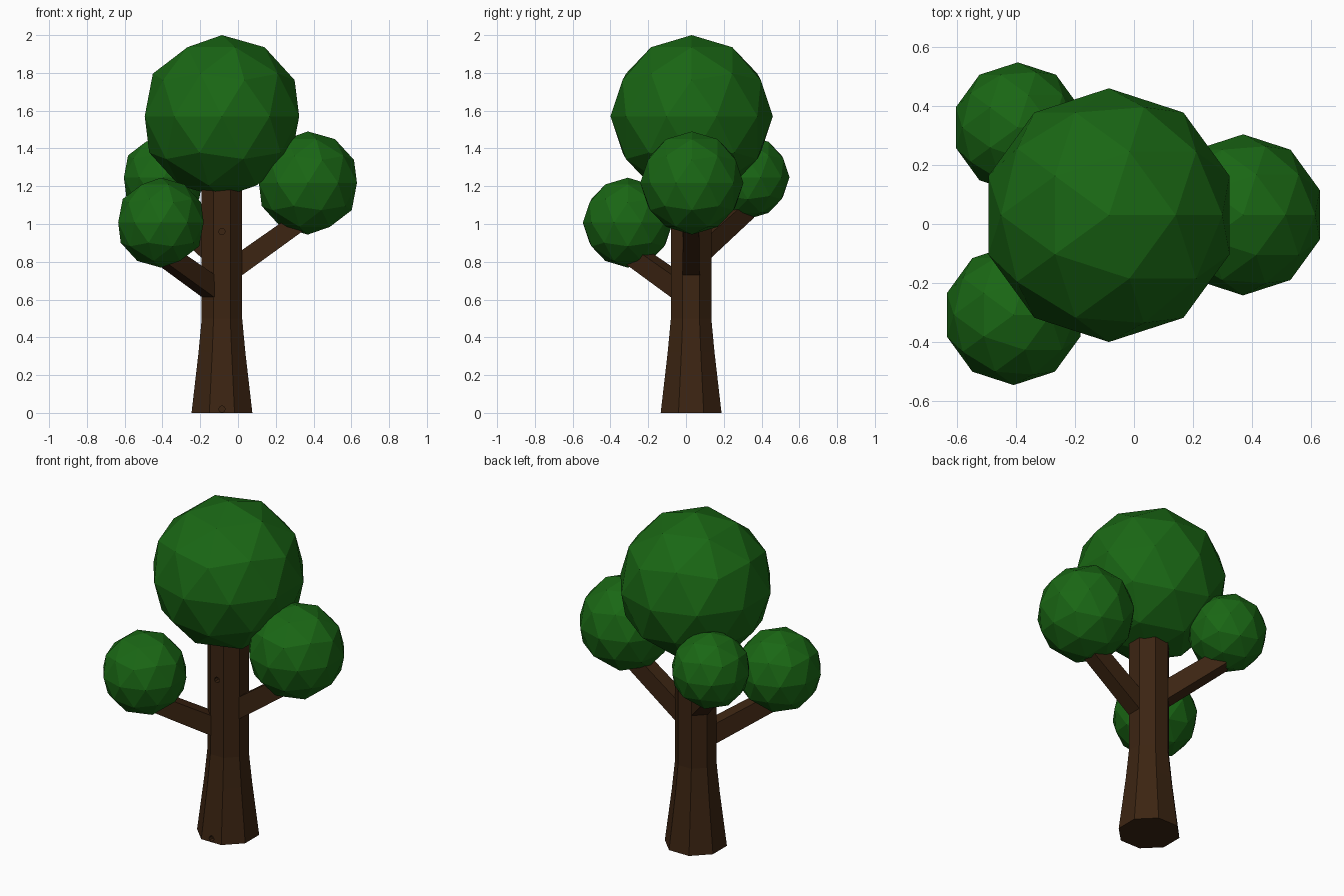
import bpy, bmesh, math
from mathutils import Vector

if "Cube" in bpy.data.objects:
    bpy.data.objects.remove(bpy.data.objects["Cube"])

CX, CY = -0.085, 0.027   # trunk axis


def material(name, rgb):
    m = bpy.data.materials.new(name)
    m.diffuse_color = (*rgb, 1)
    m.use_nodes = True
    m.node_tree.nodes["Principled BSDF"].inputs["Base Color"].default_value = m.diffuse_color
    return m


BARK = material("bark", (0.045, 0.018, 0.006))
LEAF = material("leaves", (0.010, 0.135, 0.007))


def finish(bm, name, mat):
    bmesh.ops.recalc_face_normals(bm, faces=bm.faces)
    me = bpy.data.meshes.new(name)
    bm.to_mesh(me)
    bm.free()
    me.materials.append(mat)
    ob = bpy.data.objects.new(name, me)
    bpy.context.collection.objects.link(ob)
    return ob


# Trunk: octagonal rings (height, half width across flats), flared at the base
def make_trunk(profile, sides=8):
    bm = bmesh.new()
    rings = []
    for z, half in profile:
        r = half / math.cos(math.pi / sides)
        rings.append([bm.verts.new((CX + r * math.cos(a), CY + r * math.sin(a), z))
                      for a in ((i + 0.5) * 2 * math.pi / sides for i in range(sides))])
    for low, high in zip(rings, rings[1:]):
        for i in range(sides):
            j = (i + 1) % sides
            bm.faces.new((low[i], low[j], high[j], high[i]))
    bm.faces.new(rings[0])
    bm.faces.new(rings[-1])
    return finish(bm, "trunk", BARK)


trunk = make_trunk([(0, 0.161), (0.32, 0.124), (0.50, 0.107), (1.24, 0.107)])


# Small knot hole in the trunk front and a notch at its foot
def cut_hole(name, y, z):
    bpy.ops.mesh.primitive_cylinder_add(vertices=8, radius=0.017, depth=0.06,
                                        location=(CX, y, z),
                                        rotation=(math.pi / 2, 0, 0))
    cutter = bpy.context.object
    cutter.name = name
    cutter.hide_render = True
    cutter.display_type = 'WIRE'
    mod = trunk.modifiers.new(name, 'BOOLEAN')
    mod.operation = 'DIFFERENCE'
    mod.solver = 'EXACT'
    mod.object = cutter


cut_hole("knot_hole_cutter", CY - 0.107, 0.96)
cut_hole("foot_notch_cutter", CY - 0.161, 0.02)


# Branches: four-sided beams, slightly slimmer at the tip
def make_branch(name, start, end, width=0.092, height=0.11, taper=0.92):
    start, end = Vector(start), Vector(end)
    axis = (end - start).normalized()
    side = axis.cross(Vector((0, 0, 1))).normalized()
    up = side.cross(axis)
    start = start - axis * 0.06      # root sunk into the trunk
    bm = bmesh.new()
    for p, s in ((start, 1), (end, taper)):
        for a, b in ((-1, -1), (1, -1), (1, 1), (-1, 1)):
            bm.verts.new(p + side * a * s * width / 2 + up * b * s * height / 2)
    bmesh.ops.convex_hull(bm, input=bm.verts)
    bmesh.ops.dissolve_limit(bm, angle_limit=0.01, verts=bm.verts, edges=bm.edges)
    finish(bm, name, BARK)


make_branch("right_branch", (0.02, CY, 0.795), (0.35, CY, 1.03))
make_branch("front_left_branch", (-0.16, -0.05, 0.675), (-0.40, -0.29, 0.845))
make_branch("back_left_branch", (-0.16, 0.10, 0.885), (-0.37, 0.31, 1.075))


# Foliage: faceted balls
def make_leaves(name, centre, radius):
    bpy.ops.mesh.primitive_ico_sphere_add(subdivisions=2, radius=radius, location=centre)
    ob = bpy.context.object
    ob.name = name
    ob.data.materials.append(LEAF)


make_leaves("crown", (CX, 0.030, 1.57), 0.43)
make_leaves("right_leaves", (0.37, 0.031, 1.217), 0.273)
make_leaves("front_left_leaves", (-0.408, -0.308, 1.007), 0.238)
make_leaves("back_left_leaves", (-0.394, 0.327, 1.247), 0.221)
